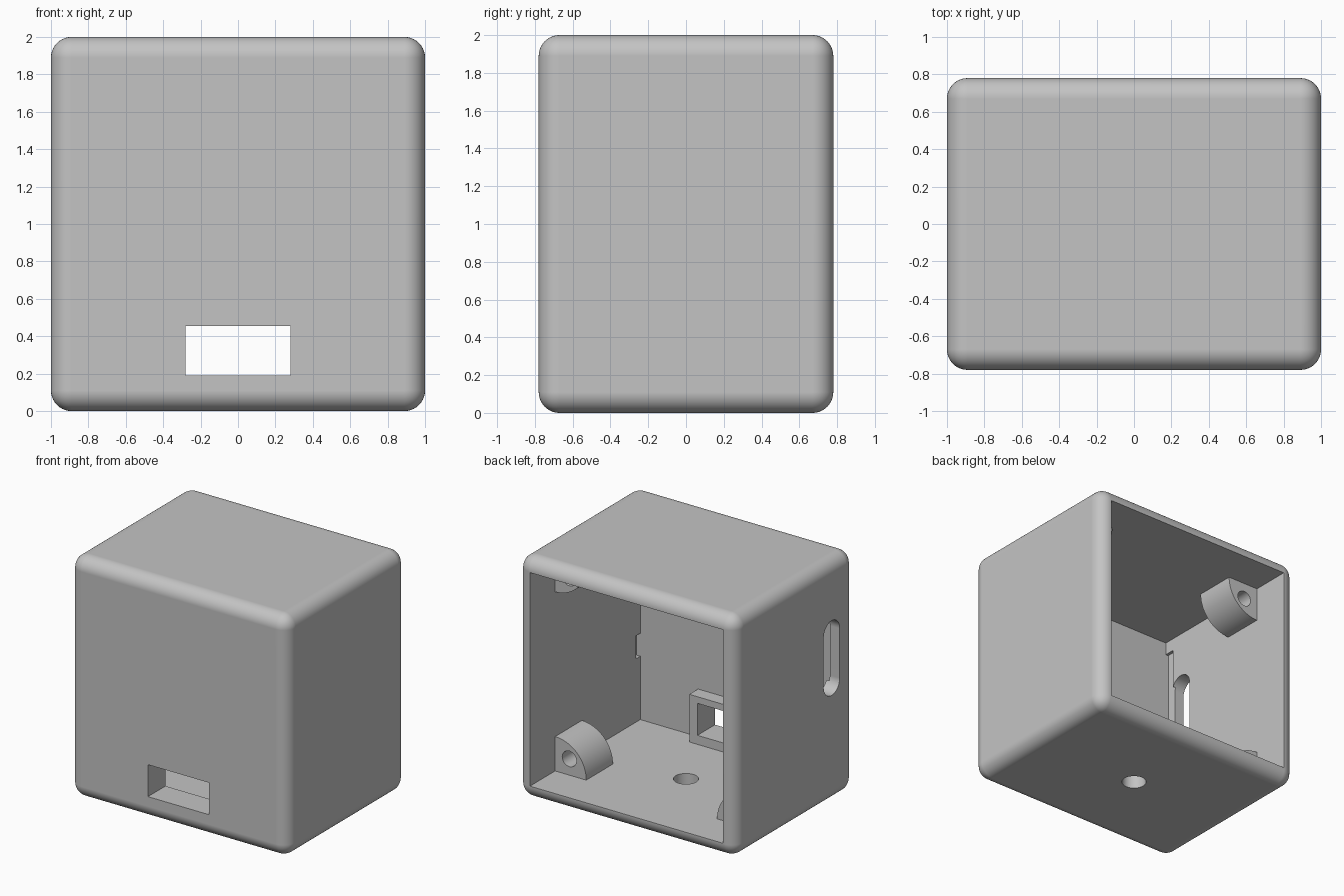
import bpy, bmesh, math
from mathutils import Matrix, Vector

cube = bpy.data.objects.get("Cube")
if cube:
    bpy.data.objects.remove(cube, do_unlink=True)

grey = bpy.data.materials.new("light grey plastic")
grey.use_nodes = True
colour = (0.55, 0.55, 0.55, 1)
grey.diffuse_color = colour
grey.node_tree.nodes["Principled BSDF"].inputs["Base Color"].default_value = colour

HALF_DEPTH, INNER, FLOOR, FRONT = 0.78, 0.885, 0.115, -0.665


def make(name, bm):
    bmesh.ops.recalc_face_normals(bm, faces=bm.faces)
    mesh = bpy.data.meshes.new(name)
    bm.to_mesh(mesh)
    bm.free()
    mesh.materials.append(grey)
    obj = bpy.data.objects.new(name, mesh)
    bpy.context.scene.collection.objects.link(obj)
    return obj


def box(name, x, y, z, radius=0):
    bm = bmesh.new()
    bmesh.ops.create_cube(bm, size=1)
    lo, hi = Vector((x[0], y[0], z[0])), Vector((x[1], y[1], z[1]))
    bmesh.ops.scale(bm, vec=hi - lo, verts=bm.verts)
    bmesh.ops.translate(bm, vec=(lo + hi) / 2, verts=bm.verts)
    if radius:
        bmesh.ops.bevel(bm, geom=bm.edges[:], offset=radius, segments=10,
                        profile=0.5, affect='EDGES')
    return make(name, bm)


def prism(name, points, direction):
    """Extrude a planar outline of 3D points along a vector."""
    bm = bmesh.new()
    face = bm.faces.new([bm.verts.new(p) for p in points])
    out = bmesh.ops.extrude_face_region(bm, geom=[face], use_keep_orig=True)
    moved = [v for v in out["geom"] if isinstance(v, bmesh.types.BMVert)]
    bmesh.ops.translate(bm, vec=direction, verts=moved)
    return make(name, bm)


def arc(radius, start, end, steps):
    for i in range(steps + 1):
        a = math.radians(start + (end - start) * i / steps)
        yield radius * math.cos(a), radius * math.sin(a)


def activate(obj):
    bpy.ops.object.select_all(action='DESELECT')
    obj.select_set(True)
    bpy.context.view_layer.objects.active = obj


def cut(obj, cutter):
    mod = obj.modifiers.new("cut", 'BOOLEAN')
    mod.operation, mod.solver, mod.object = 'DIFFERENCE', 'EXACT', cutter
    activate(obj)
    bpy.ops.object.modifier_apply(modifier=mod.name)
    bpy.data.objects.remove(cutter, do_unlink=True)


def finish(obj):
    activate(obj)
    bpy.ops.object.shade_smooth_by_angle(angle=math.radians(30))
    mod = obj.modifiers.new("clean normals", 'WEIGHTED_NORMAL')
    mod.keep_sharp = True


def port_cutter():
    return box("port_cutter", (-0.28, 0.28), (-1, -0.4), (0.19, 0.455))


# Rounded shell, hollow and open at the back
shell = box("shell", (-1, 1), (-HALF_DEPTH, HALF_DEPTH), (0, 2), 0.11)
cut(shell, box("cavity", (-INNER, INNER), (FRONT, 1), (FLOOR, 2 - FLOOR)))
cut(shell, port_cutter())

# Round hole through the floor
cut(shell, prism("floor_hole", [(x, y, -0.1) for x, y in arc(0.095, 0, 350, 35)],
                 (0, 0, 0.3)))

# Upright rounded slot through the right wall
slot = [(-1.1, -0.48 + y, 1.405 + z) for y, z in arc(0.105, 0, 180, 16)]
slot += [(-1.1, -0.48 + y, 0.995 + z) for y, z in arc(0.105, 180, 360, 16)]
cut(shell, prism("slot_cutter", slot, (0.3, 0, 0)))

# Shallow recesses in the side walls that hold a board
cut(shell, box("long_recess", (-0.91, -0.8), (FRONT, -0.575), (0.64, 1.78)))
for z in (0.64, 1.59):
    cut(shell, box("short_recess", (0.8, 0.92), (FRONT, -0.61), (z, z + 0.19)))
finish(shell)

# Sleeve around the port inside the front wall
sleeve = box("port_sleeve", (-0.355, 0.355), (FRONT - 0.02, -0.55), (FLOOR - 0.02, 0.51))
cut(sleeve, port_cutter())
finish(sleeve)

# Quarter-round screw bosses in the four corners
for side, sx in (("left", 1), ("right", -1)):
    for level, sz in (("upper", 1), ("lower", -1)):
        def place(u, v, y):
            return (sx * (INNER - u), y, 1 + sz * (INNER - v))

        e = 0.01
        outline = [(-e, -e), (0.285, -e)] + list(arc(0.285, 0, 90, 20)) + [(-e, 0.285)]
        boss = prism(f"{level}_{side}_screw_boss",
                     [place(u, v, 0.1) for u, v in outline], (0, 0.35, 0))
        hole = [place(0.13 + u, 0.135 + v, 0.16) for u, v in arc(0.065, 0, 345, 23)]
        cut(boss, prism("screw_hole", hole, (0, 0.4, 0)))
        finish(boss)
